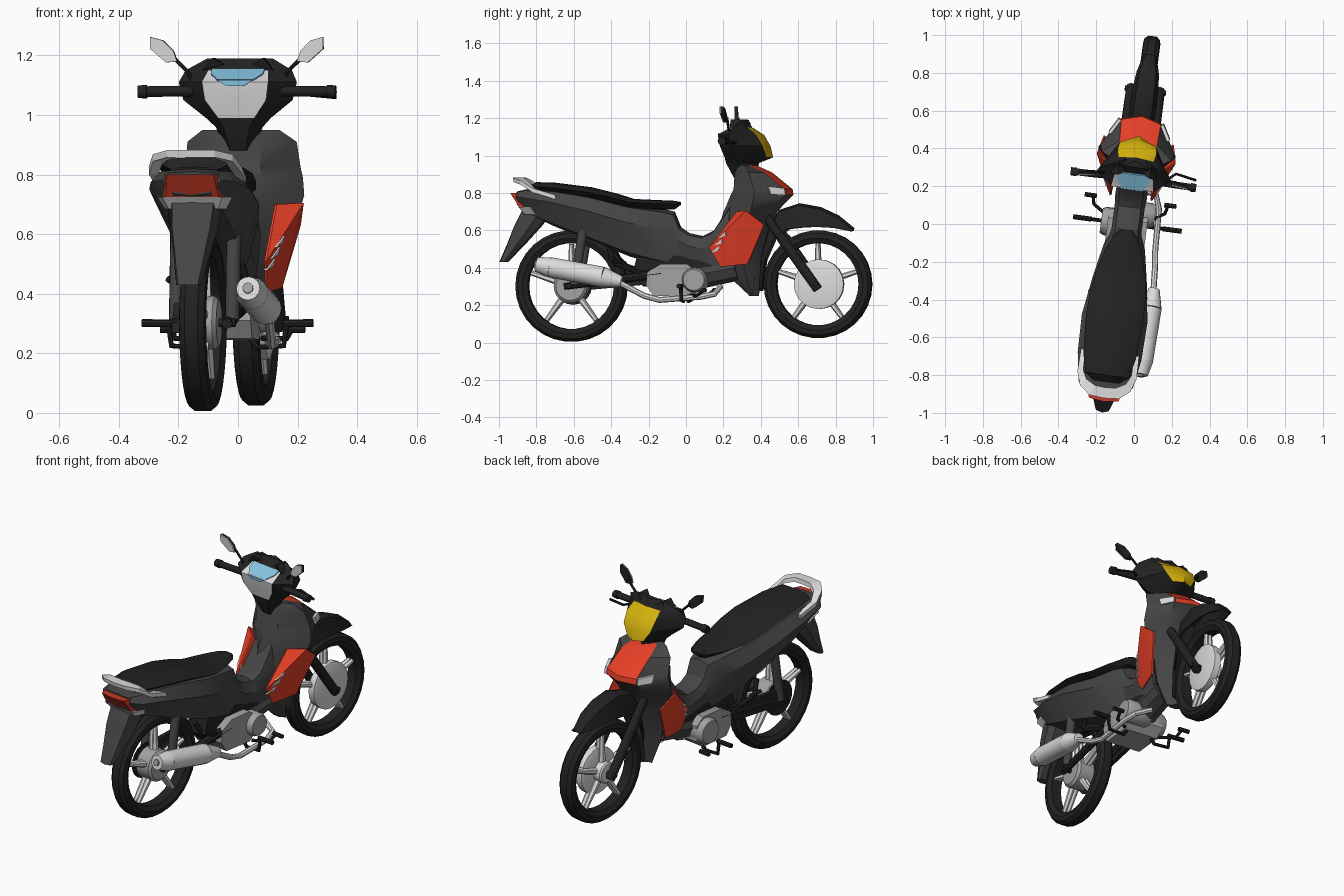
import bpy, bmesh, math
from mathutils import Matrix, Vector

if "Cube" in bpy.data.objects:
    bpy.data.objects.remove(bpy.data.objects["Cube"])

def mat(name, r, g, b):
    m = bpy.data.materials.new(name)
    m.diffuse_color = (r, g, b, 1)
    m.use_nodes = True
    m.node_tree.nodes["Principled BSDF"].inputs["Base Color"].default_value = m.diffuse_color
    return m

BLACK = mat("black", .016, .016, .016)
GREY = mat("dark grey", .06, .06, .06)
RED = mat("red", .80, .05, .02)
DARKRED = mat("tail light red", .58, .042, .018)
YELLOW = mat("amber yellow", .68, .45, .004)
BLUE = mat("light blue", .24, .57, .78)
SILVER = mat("silver", .72, .72, .72)
METAL = mat("metal grey", .36, .36, .36)

# Parts are built as (sideways, along, up); the whole bike is turned slightly.
TURN = Matrix(((.991, .135, 0, -.035), (-.134, 1, 0, 0), (0, 0, 1, 0), (0, 0, 0, 1)))

def finish(name, bm, *mats):
    bmesh.ops.remove_doubles(bm, verts=bm.verts, dist=1e-5)
    bmesh.ops.recalc_face_normals(bm, faces=bm.faces)
    me = bpy.data.meshes.new(name)
    bm.to_mesh(me)
    bm.free()
    for m in mats:
        me.materials.append(m)
    me.transform(TURN)
    ob = bpy.data.objects.new(name, me)
    bpy.context.collection.objects.link(ob)
    return ob

def loft(name, halves, mats, rule=None):
    """Skin mirrored half sections; rule(row, segment) picks the material."""
    bm = bmesh.new()
    rings = []
    for h in halves:
        full = list(h) + [(-u, v, z) for u, v, z in h[-2:0:-1]]
        rings.append([bm.verts.new(p) for p in full])
    n = len(rings[0])
    for j in range(len(rings) - 1):
        for i in range(n):
            k = (i + 1) % n
            f = bm.faces.new((rings[j][i], rings[j][k], rings[j + 1][k], rings[j + 1][i]))
            if rule:
                f.material_index = rule(j, min(i, n - 1 - i))
    bm.faces.new(rings[0])
    bm.faces.new(rings[-1])
    return finish(name, bm, *mats)

def hull(name, rows, m):
    """Loft along the bike from (along, bottom, top, half width) rows."""
    return loft(name, [[(0, v, t), (w * .75, v, t - (t - b) * .06), (w, v, t - (t - b) * .35),
                        (w * .6, v, b + (t - b) * .08), (0, v, b)] for v, b, t, w in rows], [m])

def upright(name, rows, m):
    """Loft upwards from (height, back, front, half width) rows."""
    return loft(name, [[(0, b, z), (w * .8, b + .01, z), (w, (b + 2 * f) / 3, z), (w * .7, f, z), (0, f, z)]
                       for z, b, f, w in rows], [m])

def prism(name, pts, off, m):
    bm = bmesh.new()
    a = [bm.verts.new(p) for p in pts]
    b = [bm.verts.new(Vector(p) + Vector(off)) for p in pts]
    bm.faces.new(a)
    bm.faces.new(b)
    for i in range(len(a)):
        k = (i + 1) % len(a)
        bm.faces.new((a[i], a[k], b[k], b[i]))
    return finish(name, bm, m)

def rod(name, a, b, r1, r2, m, seg=12):
    a, b = Vector(a), Vector(b)
    d = b - a
    bm = bmesh.new()
    bmesh.ops.create_cone(bm, cap_ends=True, segments=seg, radius1=r1, radius2=r2, depth=d.length,
                          matrix=Matrix.Translation((a + b) / 2) @ d.to_track_quat('Z', 'Y').to_matrix().to_4x4())
    return finish(name, bm, m)

def tube(name, pts, r, m):
    cu = bpy.data.curves.new(name, 'CURVE')
    cu.dimensions, cu.bevel_depth, cu.bevel_resolution, cu.use_fill_caps = '3D', r, 2, True
    sp = cu.splines.new('POLY')
    sp.points.add(len(pts) - 1)
    for p, c in zip(sp.points, pts):
        p.co = (*c, 1)
    tmp = bpy.data.objects.new(name, cu)
    bm = bmesh.new()
    bm.from_mesh(bpy.data.meshes.new_from_object(tmp))
    bpy.data.objects.remove(tmp)
    return finish(name, bm, m)

def lathe(name, prof, v, z, m, seg=28):
    """Spin a closed (radius, sideways) profile about a sideways axis."""
    bm = bmesh.new()
    rings = [[bm.verts.new((u, v + r * math.cos(a), z + r * math.sin(a))) for r, u in prof]
             for a in (2 * math.pi * s / seg for s in range(seg))]
    n = len(prof)
    for s in range(seg):
        A, B = rings[s], rings[(s + 1) % seg]
        for i in range(n):
            if prof[i][0] or prof[(i + 1) % n][0]:
                bm.faces.new((A[i], A[(i + 1) % n], B[(i + 1) % n], B[i]))
    return finish(name, bm, m)

def disc(name, v, z, r, u0, u1, m, seg=20):
    c = (u1 - u0) * .12
    return lathe(name, [(0, u0), (r * .85, u0), (r, u0 + c), (r, u1 - c), (r * .85, u1), (0, u1)], v, z, m, seg)

# wheels
for nm, v, z, R in (("front", .706, .312, .292), ("rear", -.612, .302, .302)):
    side = [(R - .072, .03), (R - .045, .046), (R - .02, .042), (R - .004, .022)]
    lathe(nm + "_tyre", [(r, -u) for r, u in side] + side[::-1], v, z, BLACK, 30)
    for i in range(5):
        a = math.radians(72 * i + 18)
        c, s = math.cos(a), math.sin(a)
        for off in (-.012, .012):
            rod(nm + "_spoke", (off, v + .04 * c, z + .04 * s), (off, v + .226 * c, z + .226 * s), .02, .012, SILVER, 6)
    rod(nm + "_axle", (-.11, v, z), (.11, v, z), .014, .014, BLACK)
disc("front_hub", .715, .312, .133, 0, .05, SILVER)
disc("front_hub_left", .706, .312, .06, -.055, 0, SILVER)
disc("rear_hub", -.612, .302, .09, -.055, .055, METAL)
disc("rear_sprocket", -.612, .302, .10, -.066, -.058, BLACK)

# front fender wraps the wheel: (angle, outer radius, skirt radius, half width)
fender = []
for a, ro, ri, w in ((56, .36, .345, .035), (72, .385, .315, .06), (87, .412, .305, .068), (102, .442, .31, .07),
                     (117, .445, .33, .07), (132, .39, .33, .06), (155, .335, .30, .052), (187, .312, .295, .045)):
    c, s = math.cos(math.radians(a)), math.sin(math.radians(a))
    sec = ((0, ro), (w * .7, ro - .012), (w, ri), (w * .85, ri), (w * .55, ro - .022), (0, ro - .012))
    fender.append([(u, .70 + r * c, .313 + r * s) for u, r in sec])
loft("front_fender", fender, [BLACK])

# tail and under-seat body, then the step-through tunnel
hull("rear_body", [(-.895, .73, .81, .10), (-.85, .69, .82, .145), (-.70, .62, .82, .17), (-.50, .54, .79, .175),
                   (-.30, .46, .74, .145), (-.12, .41, .715, .11), (-.06, .40, .70, .085), (-.03, .40, .62, .08),
                   (.02, .39, .585, .08), (.09, .38, .57, .08), (.15, .36, .60, .085), (.24, .32, .74, .08)], GREY)
hull("seat", [(-.835, .79, .825, .07), (-.80, .79, .858, .115), (-.70, .78, .855, .14), (-.50, .755, .83, .153),
              (-.38, .735, .80, .148), (-.28, .715, .768, .135), (-.15, .71, .762, .10), (-.06, .712, .758, .06),
              (-.03, .735, .752, .03)], BLACK)
upright("tail_light", [(.725, -.89, -.80, .112), (.80, -.94, -.83, .098)], DARKRED)
upright("tail_lower_lens", [(.685, -.86, -.76, .105), (.725, -.893, -.78, .128)], SILVER)
upright("rear_mudguard", [(.43, -.998, -.955, .042), (.53, -.955, -.86, .062), (.62, -.92, -.78, .08),
                          (.72, -.87, -.70, .09)], GREY)

# leg shield: (height, rear, side, front, half width); nose top is red
shield = [(.25, .34, .36, .39, .05), (.40, .18, .32, .41, .085), (.55, .16, .34, .43, .12), (.70, .20, .37, .49, .20),
          (.73, .215, .38, .515, .208), (.79, .25, .39, .575, .202), (.82, .265, .39, .57, .195),
          (.91, .27, .36, .46, .185), (.95, .29, .33, .37, .13)]
loft("leg_shield", [[(0, r, z), (w * .4, r + (.06 if .3 < z < .75 else 0), z), (w, s, z), (w * .54, f - .03, z), (0, f, z)]
                    for z, r, s, f, w in shield], [GREY, RED], lambda j, i: int(j >= 5 and i == 3))

# grab rail: flat band from outer and inner edge points
rail_out = [(.155, -.68, .79), (.158, -.80, .825), (.135, -.87, .868), (.08, -.915, .882), (0, -.922, .882)]
rail_in = [(.13, -.68, .79), (.128, -.79, .825), (.105, -.835, .866), (.055, -.862, .882), (0, -.866, .882)]

for s in (-1, 1):
    def side_pts(*pts):
        return [Vector((s * u, v, z)) for u, v, z in pts]
    for k in range(4):
        prism("grab_rail", side_pts(rail_out[k], rail_out[k + 1], rail_in[k + 1], rail_in[k]), (0, .004, -.024), SILVER)
    # flared red side panels with small vents
    P = side_pts((.203, .35, .705), (.12, .29, .70), (.105, .14, .51), (.10, .20, .405), (.13, .35, .42), (.18, .445, .63))
    bm = bmesh.new()
    inner = [bm.verts.new(p) for p in P]
    outer = [bm.verts.new(p + Vector((s * .008, -.003, 0))) for p in P]
    for ring in (inner, outer):
        for k in range(1, 5):
            bm.faces.new((ring[0], ring[k], ring[k + 1]))
    for k in range(6):
        bm.faces.new((inner[k], inner[(k + 1) % 6], outer[(k + 1) % 6], outer[k]))
    finish("red_side_panel", bm, RED)
    up = P[0] - P[3]
    d = (P[0] + P[3] - P[2] * 2) * .09
    n = up.cross(d).normalized()
    n *= .014 if n.x * s > 0 else -.014
    for k in (-.13, 0, .13):
        mid = P[2] * .62 + P[0] * (.19 + k) + P[3] * (.19 - k)
        prism("panel_vent", [mid - d, mid + d, mid + d * .5 + up * .09], n, SILVER)
    # indicators set into the nose
    prism("front_indicator", side_pts((.150, .455, .835), (.105, .533, .825), (.107, .540, .788), (.148, .468, .792)),
          (s * .014, .009, 0), SILVER)
    # fork, swingarm and shock absorbers
    rod("fork_leg", (s * .072, .33, .82), (s * .078, .60, .45), .024, .024, BLACK)
    rod("fork_lower", (s * .078, .52, .56), (s * .078, .715, .285), .027, .025, BLACK)
    rod("swingarm", (s * .085, -.64, .30), (s * .08, -.12, .37), .018, .026, BLACK, 8)
    rod("shock", (s * .095, -.585, .31), (s * .095, -.535, .62), .024, .026, GREY)
    tube("rear_peg_bracket", [(s * .08, -.20, .36), (s * .12, -.36, .42), (s * .10, -.40, .50)], .014, BLACK)
    rod("rear_peg", (s * .11, -.34, .42), (s * .15, -.38, .45), .012, .012, BLACK, 8)
    # foot pegs and pedals
    tube("foot_peg_bar", [(s * .08, .0, .25), (s * .10, .0, .22), (s * .19, .0, .225), (s * .20, .0, .30)], .01, BLACK)
    rod("foot_peg", (s * .19, .0, .30), (s * .29, .0, .302), .013, .013, BLACK, 8)
    tube("pedal", [(s * .11, .03, .25), (s * .19, .08, .25), (s * .20, .125, .28)], .009, BLACK)
    rod("pedal_pad", (s * .18, .125, .28), (s * .245, .125, .28), .012, .012, BLACK, 8)
    # handlebar, grips and mirrors
    rod("handlebar", (s * .12, .24, 1.08), (s * .21, .237, 1.08), .018, .018, BLACK)
    rod("grip", (s * .20, .237, 1.08), (s * .32, .235, 1.078), .018, .018, BLACK)
    rod("grip_end", (s * .305, .235, 1.078), (s * .335, .235, 1.078), .023, .021, BLACK)
    tube("mirror_stem", [(s * .15, .26, 1.10), (s * .168, .25, 1.145), (s * .225, .25, 1.20)], .007, BLACK)
    M = side_pts((.203, .235, 1.18), (.24, .235, 1.176), (.293, .225, 1.222),
                 (.293, .222, 1.262), (.25, .228, 1.25), (.215, .233, 1.215))
    prism("mirror_shell", M, (0, .016, 0), BLACK)
    prism("mirror_glass", M, (0, -.005, 0), SILVER)
    prism("cowl_brow", side_pts((.05, .27, 1.17), (.12, .25, 1.15), (.085, .25, 1.192)), (0, .07, 0), BLACK)
tube("brake_lever", [(.18, .26, 1.075), (.22, .295, 1.07), (.33, .275, 1.06)], .007, BLACK)

# handlebar cowl: silver dash behind, amber headlight in front
cowl = [(.88, .26, .31, .38, .045), (.96, .22, .29, .39, .08), (.99, .215, .27, .466, .11), (1.05, .195, .26, .452, .185),
        (1.11, .185, .255, .418, .20), (1.15, .265, .28, .372, .18), (1.19, .30, .31, .335, .11)]

def cowl_colour(j, i):
    if i == 0 and 2 <= j <= 4:
        return 1
    return 2 if i == 3 and 2 <= j <= 4 else 0

loft("handlebar_cowl", [[(0, r, z), (w * .56, r, z), (w, s, z), (w * .52, f - .03, z), (0, f - (.02 if z == 1.15 else 0), z)]
                        for z, r, s, f, w in cowl], [BLACK, SILVER, YELLOW], cowl_colour)
lens = [(.09, 1.152), (.088, 1.135), (.06, 1.115), (-.06, 1.115), (-.088, 1.135), (-.09, 1.152)]
prism("instrument_lens", [(u, .185 + (z - 1.11) * 2, z) for u, z in lens], (0, -.007, .004), BLUE)
prism("instrument_lens_lower", [(.062, .185, 1.117), (.03, .187, 1.098), (-.03, .187, 1.098), (-.062, .185, 1.117)],
      (0, -.006, 0), BLUE)

# engine
case = [(-.20, .31), (-.16, .25), (.02, .245), (.07, .29), (.07, .38), (.02, .42), (-.12, .42), (-.19, .38)]
prism("crankcase", [(-.105, v, z) for v, z in case], (.21, 0, 0), METAL)
disc("clutch_cover", .06, .335, .066, -.02, .14, METAL)
disc("generator_cover", .0, .335, .075, -.14, .02, METAL)
rod("cylinder", (0, .06, .36), (0, .27, .40), .075, .07, GREY, 8)
prism("engine_frame", [(-.06, -.28, .36), (-.06, -.22, .30), (-.06, .15, .36), (-.06, .15, .45), (-.06, -.25, .48)],
      (.12, 0, 0), BLACK)
prism("chain_cover", [(-.10, -.66, .27), (-.10, -.22, .31), (-.10, -.20, .40), (-.10, -.60, .37)], (.025, 0, 0), BLACK)

# exhaust
tube("exhaust_pipe", [(.185, -.34, .325), (.175, -.20, .25), (.165, -.12, .228), (.155, .10, .245), (.13, .17, .26),
                      (.04, .19, .30)], .016, SILVER)
rod("muffler_body", (.178, -.70, .402), (.185, -.42, .35), .054, .055, SILVER, 16)
rod("muffler_end", (.175, -.775, .418), (.178, -.70, .402), .04, .054, SILVER, 16)
rod("muffler_neck", (.185, -.42, .35), (.186, -.32, .325), .055, .03, SILVER, 16)
rod("muffler_outlet", (.175, -.785, .42), (.175, -.77, .417), .018, .018, METAL)

# soften rounded parts, keep hard edges
bpy.ops.object.select_all(action='SELECT')
bpy.context.view_layer.objects.active = bpy.context.scene.objects[0]
bpy.ops.object.shade_smooth_by_angle(angle=math.radians(32))
